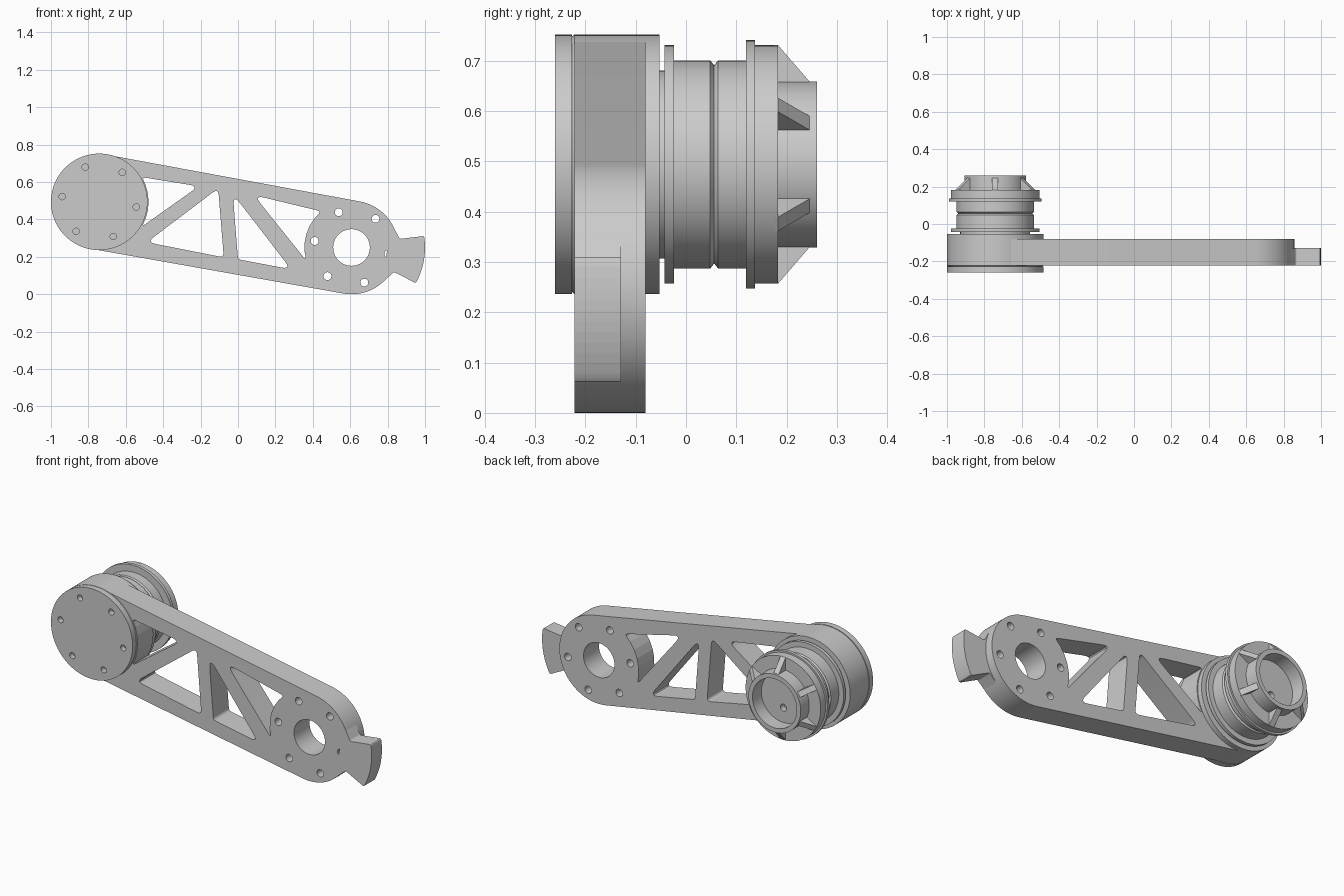
import bpy, bmesh, math
from mathutils import Vector, Matrix

cube = bpy.data.objects.get("Cube")
if cube:
    bpy.data.objects.remove(cube, do_unlink=True)

grey = bpy.data.materials.new("light grey")
grey.use_nodes = True
grey.diffuse_color = (0.6, 0.6, 0.6, 1)
grey.node_tree.nodes["Principled BSDF"].inputs["Base Color"].default_value = (0.6, 0.6, 0.6, 1)

DRUM = Vector((-0.742, 0.494))   # drum axis in x, z
END = Vector((0.607, 0.25))      # free end axis in x, z


def finish(name, bm):
    """Weld, fix normals, link and shade one part."""
    bmesh.ops.remove_doubles(bm, verts=bm.verts, dist=0.0002)
    bmesh.ops.recalc_face_normals(bm, faces=bm.faces)
    mesh = bpy.data.meshes.new(name)
    bm.to_mesh(mesh)
    bm.free()
    mesh.materials.append(grey)
    obj = bpy.data.objects.new(name, mesh)
    bpy.context.collection.objects.link(obj)
    bpy.ops.object.select_all(action='DESELECT')
    obj.select_set(True)
    bpy.context.view_layer.objects.active = obj
    bpy.ops.object.shade_smooth_by_angle(angle=math.radians(30))
    return obj


def polar(centre, radius, degrees):
    a = math.radians(degrees)
    return centre + radius * Vector((math.cos(a), math.sin(a)))


def arc(centre, radius, start, end, steps):
    return [polar(centre, radius, start + (end - start) * i / steps) for i in range(steps + 1)]


def circle(centre, radius, steps=24):
    return arc(centre, radius, 0, 360, steps)[:-1]


def bolt_ring(centre, radius, hole, phase):
    return [circle(polar(centre, radius, phase + 60 * k), hole) for k in range(6)]


def rounded(points, radius=0.02, steps=5):
    """Round every corner of a closed outline."""
    points = [Vector(p) for p in points]
    out = []
    for i, p in enumerate(points):
        u, v = points[i - 1] - p, points[(i + 1) % len(points)] - p
        half = u.angle(v) / 2
        t = min(radius / math.tan(half), 0.45 * u.length, 0.45 * v.length)
        a, b = p + u.normalized() * t, p + v.normalized() * t
        for s in range(steps + 1):
            f = s / steps
            out.append(a * (1 - f) ** 2 + p * 2 * f * (1 - f) + b * f ** 2)
    return out


def plate(name, loops, y0, y1):
    """Flat part cut from x-z outlines; the inner outlines become holes."""
    curve = bpy.data.curves.new(name, 'CURVE')
    curve.dimensions = '2D'
    curve.fill_mode = 'BOTH'
    curve.extrude = (y1 - y0) / 2
    for loop in loops:
        spline = curve.splines.new('POLY')
        spline.points.add(len(loop) - 1)
        for point, p in zip(spline.points, loop):
            point.co = (p[0], p[1], 0, 1)
        spline.use_cyclic_u = True
    temp = bpy.data.objects.new(name + "_outline", curve)
    bpy.context.collection.objects.link(temp)
    mesh = bpy.data.meshes.new_from_object(temp.evaluated_get(bpy.context.evaluated_depsgraph_get()))
    bm = bmesh.new()
    bm.from_mesh(mesh)
    bpy.data.objects.remove(temp, do_unlink=True)
    bpy.data.meshes.remove(mesh)
    bm.transform(Matrix.Translation((0, (y0 + y1) / 2, 0)) @ Matrix.Rotation(math.pi / 2, 4, 'X'))
    return finish(name, bm)


def turned(name, profile, steps=96):
    """Turned part about the drum axis from (y, radius) points."""
    bm = bmesh.new()
    verts = [bm.verts.new((DRUM.x + r, y, DRUM.y)) for y, r in profile]
    edges = [bm.edges.new(pair) for pair in zip(verts, verts[1:])]
    bmesh.ops.spin(bm, geom=verts + edges, cent=(DRUM.x, 0, DRUM.y), axis=(0, 1, 0),
                   angle=math.tau, steps=steps, use_merge=False)
    return finish(name, bm)


# Truss arm: tapered outline, triangular windows, bore and bolt holes
axis = END - DRUM
tilt = math.degrees(math.atan2(axis.y, axis.x))
outline = arc(DRUM, 0.255, tilt + 90, tilt + 270, 48) + arc(END, 0.25, tilt - 90, tilt + 90, 48)
windows = [
    rounded(arc(DRUM, 0.264, -30, 30, 6) + [(-0.21, 0.577)]),
    rounded([(-0.487, 0.278), (-0.106, 0.566), (-0.076, 0.197)]),
    rounded([(-0.028, 0.538), (0, 0.187), (0.284, 0.133)]),
    rounded([(0.084, 0.53)] + arc(END, 0.252, 130, 196, 6)),
]
plate("truss_arm", [outline, circle(END, 0.098, 48)] + windows + bolt_ring(END, 0.2, 0.021, -10),
      -0.222, -0.081)

# Fan-shaped pointer at the free end
fan = [polar(END, r, a) for r, a in ((0.235, -46), (0.25, -44), (0.262, -30))]
fan += arc(END, 0.393, -29, 9, 12)
fan += [polar(END, r, a) for r, a in ((0.262, 10), (0.25, 24), (0.235, 26))]
plate("pointer", [rounded(fan, 0.012, 3)], -0.222, -0.129)

# Front cover with bolt holes
plate("drum_cover", [circle(DRUM, 0.258, 96)] + bolt_ring(DRUM, 0.2, 0.017, -8), -0.26, -0.227)

# Drum, grooved shaft, flanges and hollow hub
turned("drum_and_shaft", [
    (-0.227, 0), (-0.227, 0.253), (-0.222, 0.258), (-0.053, 0.258), (-0.053, 0.187),
    (-0.043, 0.187), (-0.043, 0.237), (-0.024, 0.237), (-0.024, 0.207), (0.048, 0.207),
    (0.056, 0.197), (0.064, 0.207), (0.119, 0.207), (0.119, 0.247), (0.137, 0.247),
    (0.137, 0.237), (0.183, 0.237), (0.183, 0.165), (0.26, 0.165), (0.26, 0.14),
    (0.14, 0.14), (0.14, 0)])

# Hub floor with its small off-centre hole
plate("hub_floor", [circle(DRUM, 0.141, 64), circle(DRUM - Vector((0, 0.055)), 0.02)], 0.145, 0.18)

# Six sloped ribs around the hub
bm = bmesh.new()
section = [(0.155, 0.175), (0.237, 0.175), (0.237, 0.183), (0.163, 0.247), (0.155, 0.247)]
for k in range(6):
    turn = Matrix.Translation((DRUM.x, 0, DRUM.y)) @ Matrix.Rotation(math.radians(30 + 60 * k), 4, 'Y')
    sides = [[bm.verts.new(turn @ Vector((r, y, s))) for r, y in section] for s in (-0.016, 0.016)]
    bm.faces.new(sides[0])
    bm.faces.new(sides[1][::-1])
    for i in range(len(section)):
        bm.faces.new((sides[0][i - 1], sides[0][i], sides[1][i], sides[1][i - 1]))
finish("hub_ribs", bm)
